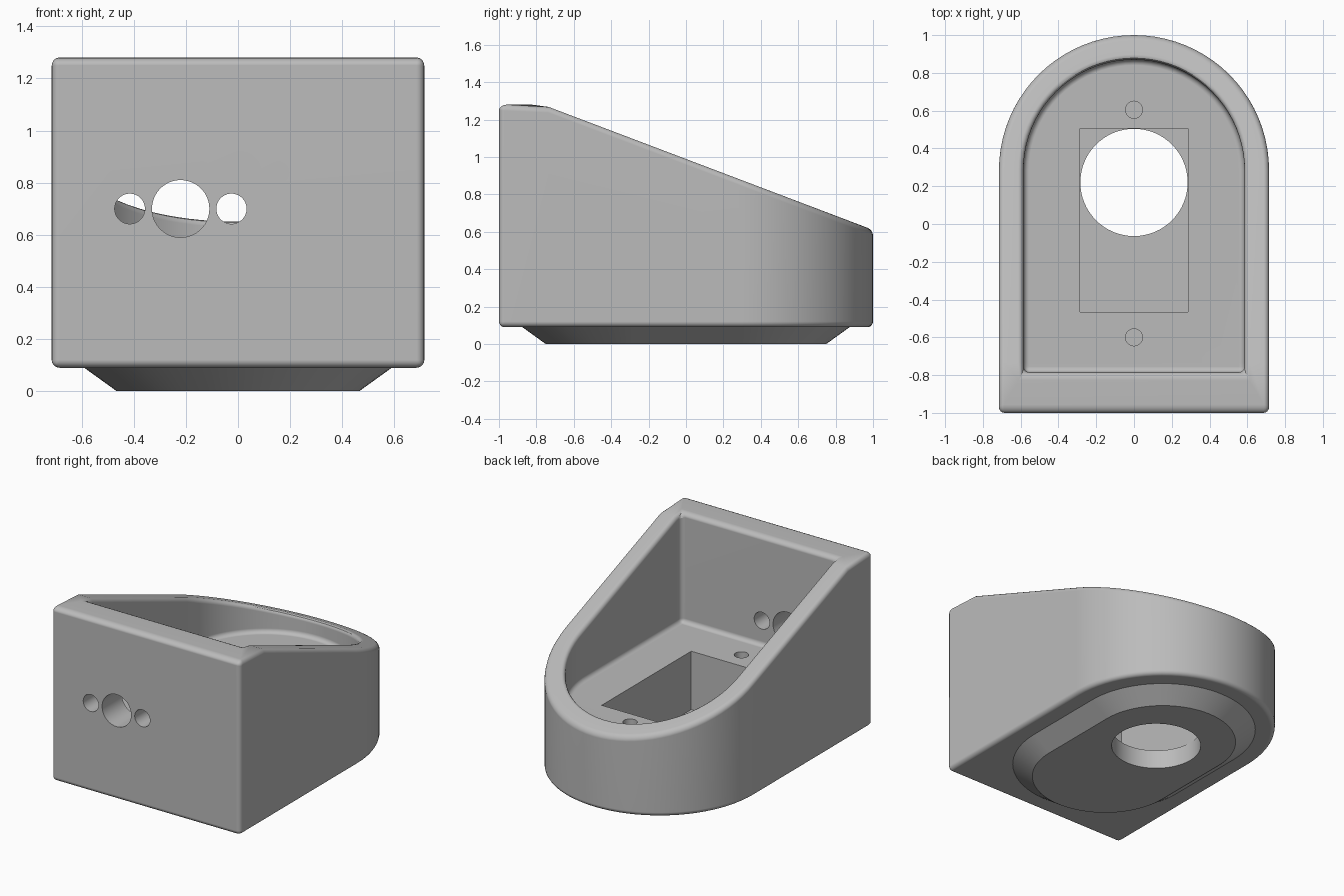
import bpy
import bmesh
from math import sin, cos, pi

cube = bpy.data.objects.get("Cube")
if cube:
    bpy.data.objects.remove(cube, do_unlink=True)

grey = bpy.data.materials.new("plain grey")
grey.use_nodes = True
tone = (0.5, 0.5, 0.5, 1)
grey.diffuse_color = tone
grey.node_tree.nodes["Principled BSDF"].inputs["Base Color"].default_value = tone

ARC_Y = 0.285      # centre of the rounded back
CREASE_Y = -0.735  # where the sloping rim begins
FLOOR, BASE, TOP = 0.53, 0.09, 1.28


def add_object(name, bm):
    bmesh.ops.recalc_face_normals(bm, faces=bm.faces)
    mesh = bpy.data.meshes.new(name)
    bm.to_mesh(mesh)
    bm.free()
    mesh.materials.append(grey)
    obj = bpy.data.objects.new(name, mesh)
    bpy.context.collection.objects.link(obj)
    return obj


def loft(name, loops):
    """Skin a list of equal-length point loops and cap both ends."""
    bm = bmesh.new()
    rings = [[bm.verts.new(p) for p in loop] for loop in loops]
    n = len(rings[0])
    for a, b in zip(rings, rings[1:]):
        for i in range(n):
            j = (i + 1) % n
            bm.faces.new((a[i], a[j], b[j], b[i]))
    bm.faces.new(rings[0])
    bm.faces.new(rings[-1])
    return add_object(name, bm)


def arc(r, cy, start, steps=40):
    return [(r * cos(start + pi * i / steps), cy + r * sin(start + pi * i / steps))
            for i in range(steps + 1)]


def arch(r, front):
    return ([(-r, CREASE_Y), (-r, front), (r, front), (r, CREASE_Y)]
            + arc(r, ARC_Y, 0))


def level(outline, z):
    return [(x, y, z) for x, y in outline]


def sloped(outline):
    return [(x, y, TOP if y < CREASE_Y - 0.01 else 0.989 - 0.379 * y)
            for x, y in outline]


def stadium(r, z):
    return level(arc(r, ARC_Y, 0) + arc(r, -ARC_Y, pi), z)


def apply(obj, kind, **settings):
    mod = obj.modifiers.new(kind.title(), kind)
    for key, value in settings.items():
        setattr(mod, key, value)
    bpy.context.view_layer.objects.active = obj
    bpy.ops.object.modifier_apply(modifier=mod.name)


def combine(obj, other, operation):
    apply(obj, 'BOOLEAN', object=other, operation=operation, solver='EXACT')
    bpy.data.objects.remove(other, do_unlink=True)


def cylinder(r, x, y, low, high):
    ring = [(x + r * cos(2 * pi * i / 64), y + r * sin(2 * pi * i / 64)) for i in range(64)]
    return loft("drill", [level(ring, low), level(ring, high)])


def box(half_x, y0, y1, z0, z1):
    ring = [(-half_x, y0), (half_x, y0), (half_x, y1), (-half_x, y1)]
    return loft("box cutter", [level(ring, z0), level(ring, z1)])


# Hollow housing with a sloping rim and rounded edges
outer, inner = arch(0.715, -1), arch(0.585, -0.785)
housing = loft("housing", [level(outer, BASE), sloped(outer),
                           sloped(inner), level(inner, FLOOR)])
apply(housing, 'BEVEL', width=0.03, segments=4, limit_method='ANGLE',
      angle_limit=0.7, use_clamp_overlap=False)

# Tapered foot
foot = loft("foot", [stadium(0.465, 0), stadium(0.59, BASE), stadium(0.59, BASE + 0.02)])
combine(housing, foot, 'UNION')

# Pocket in the floor, round opening through the foot, blind screw holes
combine(housing, box(0.286, -0.465, 0.505, 0.13, 0.8), 'DIFFERENCE')
combine(housing, cylinder(0.284, 0, 0.22, -0.1, 0.4), 'DIFFERENCE')
for y in (0.605, -0.6):
    combine(housing, cylinder(0.045, 0, y, 0.3, 0.6), 'DIFFERENCE')

# Three holes through the front wall
for x, r in ((-0.415, 0.058), (-0.22, 0.11), (-0.025, 0.058)):
    drill = cylinder(r, 0, 0, -0.2, 0.2)
    drill.rotation_euler.x = pi / 2
    drill.location = (x, -0.9, 0.7)
    combine(housing, drill, 'DIFFERENCE')

# Smooth shading with crisp edges
bpy.ops.object.select_all(action='DESELECT')
housing.select_set(True)
bpy.context.view_layer.objects.active = housing
bpy.ops.object.shade_smooth_by_angle(angle=0.5)
normals = housing.modifiers.new("Even shading", 'WEIGHTED_NORMAL')
normals.keep_sharp = True
